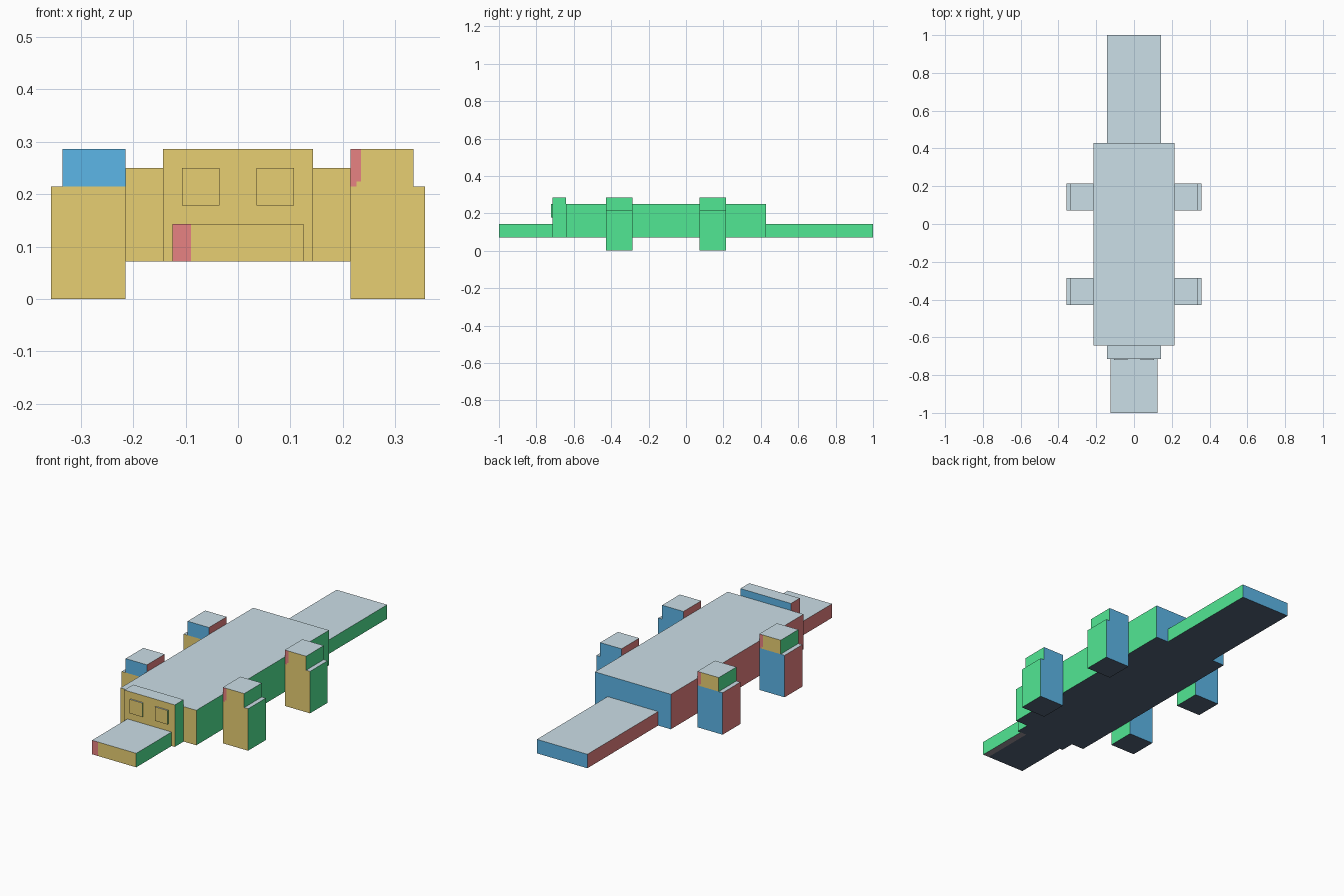
import bpy
import bmesh
import math
from mathutils import Vector

cube = bpy.data.objects.get("Cube")
if cube:
    bpy.data.objects.remove(cube, do_unlink=True)


def linear(c):
    return c / 12.92 if c <= 0.04045 else ((c + 0.055) / 1.055) ** 2.4


def make_material(name, hex_code):
    rgb = [linear(int(hex_code[i:i + 2], 16) / 255) for i in (0, 2, 4)]
    mat = bpy.data.materials.new(name)
    mat.use_nodes = True
    mat.diffuse_color = (*rgb, 1)
    bsdf = mat.node_tree.nodes["Principled BSDF"]
    bsdf.inputs["Base Color"].default_value = (*rgb, 1)
    bsdf.inputs["Roughness"].default_value = 0.9
    return mat


# One colour for each direction a face points in
PALETTE = [
    make_material("pale_grey_blue", "D2E6EF"),
    make_material("dark_slate", "546277"),
    make_material("sandy_yellow", "F6DC7A"),
    make_material("sky_blue", "62C1F5"),
    make_material("bright_green", "55F09A"),
    make_material("coral_red", "F58A8A"),
    make_material("dull_grey", "9A949C"),
]
TOP, BOTTOM, FRONT, BACK, PLUS_X, MINUS_X, GREY = range(7)


def side_colour(n):
    if abs(n.z) > 0.5:
        return TOP if n.z > 0 else BOTTOM
    if abs(n.y) > 0.5:
        return BACK if n.y > 0 else FRONT
    return PLUS_X if n.x > 0 else MINUS_X


def box(name, low, high, cuts=(), rule=None, turn=False):
    """Coloured box; cuts are (axis, offset from centre), rule repaints faces."""
    low, high = Vector(low), Vector(high)
    bm = bmesh.new()
    bmesh.ops.create_cube(bm, size=1)
    bmesh.ops.scale(bm, vec=high - low, verts=bm.verts)
    for axis, offset in cuts:
        normal = Vector((0, 0, 0))
        normal[axis] = 1
        bmesh.ops.bisect_plane(bm, geom=bm.verts[:] + bm.edges[:] + bm.faces[:],
                               plane_co=normal * offset, plane_no=normal)
    bm.normal_update()
    for face in bm.faces:
        side = side_colour(face.normal)
        painted = rule(side, face.calc_center_median()) if rule else None
        face.material_index = side if painted is None else painted
    mesh = bpy.data.meshes.new(name)
    bm.to_mesh(mesh)
    bm.free()
    for mat in PALETTE:
        mesh.materials.append(mat)
    obj = bpy.data.objects.new(name, mesh)
    obj.location = (low + high) / 2
    if turn:
        obj.rotation_euler.z = math.pi
    bpy.context.collection.objects.link(obj)
    return obj


PX = 1 / 28  # grid step shared by all the blocks

# Body, head and tail
box("body", (-6 * PX, -18 * PX, 2 * PX), (6 * PX, 12 * PX, 7 * PX))
box("head", (-4 * PX, -20 * PX, 2 * PX), (4 * PX, -18 * PX, 8 * PX))
box("tail", (-4 * PX, 12 * PX, 2 * PX), (4 * PX, 28 * PX, 4 * PX))


# Snout with a red strip in front and a grey strip underneath
def paint_snout(side, c):
    if side == FRONT and c.x < -0.09:
        return MINUS_X
    if side == BOTTOM and c.x > 0.09:
        return GREY


box("snout", (-3.5 * PX, -28 * PX, 2 * PX), (3.5 * PX, -20 * PX, 4 * PX),
    cuts=[(0, -0.09), (0, 0.09)], rule=paint_snout)

# Raised eyes
for label, x in (("right", -2 * PX), ("left", 2 * PX)):
    box(label + "_eye", (x - PX, -0.721, 5 * PX), (x + PX, -20 * PX, 7 * PX))


# Shoulder blocks, with a stepped red strip near the body
def paint_shoulder(side, c):
    if side == FRONT and (c.x < -0.048 or (c.x < -0.04 and c.z > -0.026)):
        return MINUS_X


# Legs, with the right shoulders turned half round
for end, y in (("front", -12 * PX), ("rear", 2 * PX)):
    for label, s in (("left", 1), ("right", -1)):
        xs = sorted((s * 6 * PX, s * 10 * PX))
        box(f"{end}_{label}_leg", (xs[0], y, 0), (xs[1], y + 4 * PX, 6 * PX))
        xs = sorted((s * 6 * PX, s * 0.335))
        box(f"{end}_{label}_shoulder", (xs[0], y, 6 * PX),
            (xs[1], y + 4 * PX, 8 * PX), turn=s < 0, rule=paint_shoulder,
            cuts=[(0, -0.048), (0, -0.04), (2, -0.026)])
